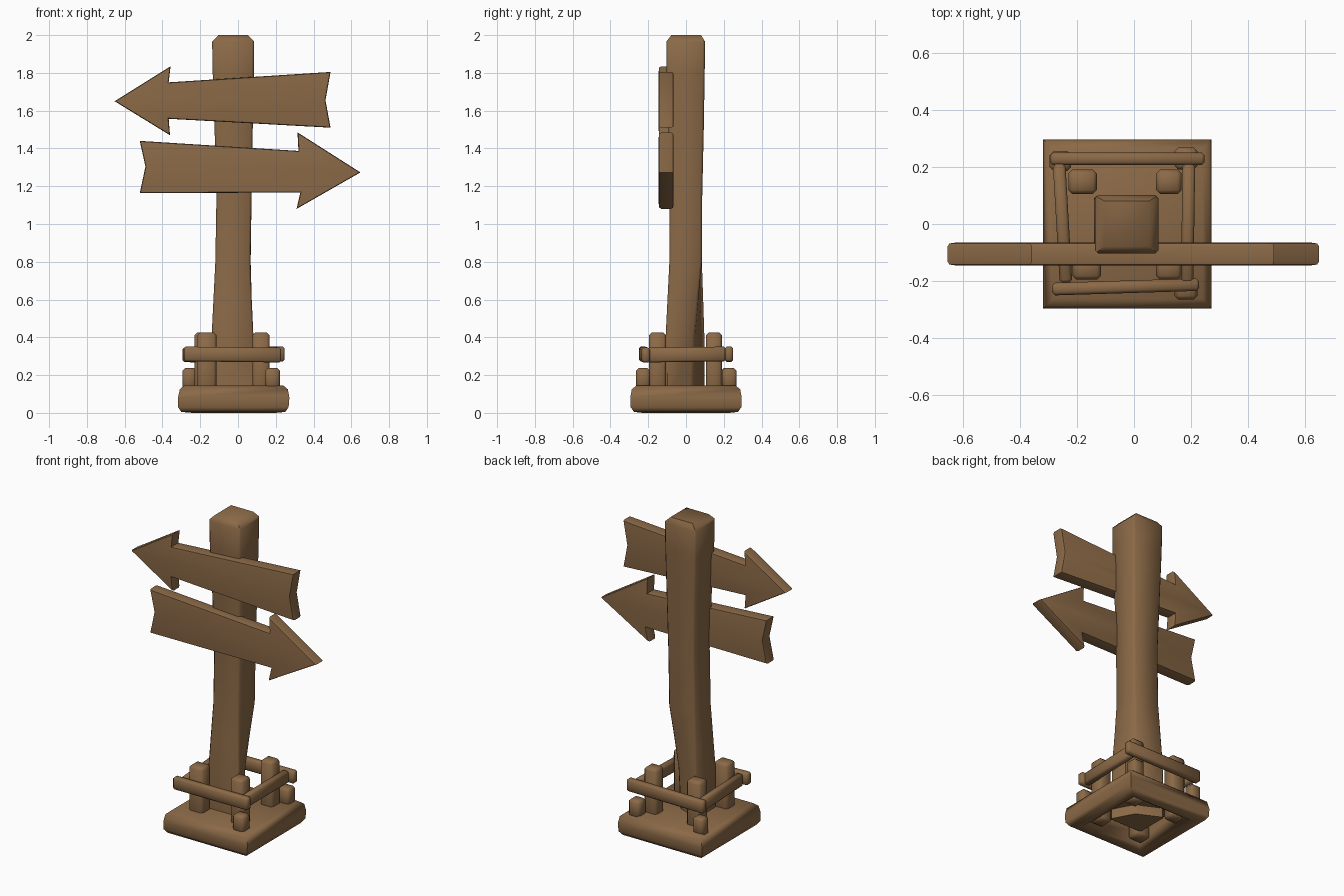
import bpy, bmesh, math
from mathutils import Vector

if "Cube" in bpy.data.objects:
    bpy.data.objects.remove(bpy.data.objects["Cube"])

wood = bpy.data.materials.new("brown_wood")
wood.diffuse_color = (0.26, 0.143, 0.063, 1)
wood.use_nodes = True
wood.node_tree.nodes["Principled BSDF"].inputs["Base Color"].default_value = wood.diffuse_color


def finish(name, bm, bevel=0.0, segments=1, edges=None):
    """Bevel the chosen edges, then make a smooth shaded wooden object."""
    bmesh.ops.recalc_face_normals(bm, faces=bm.faces[:])
    if bevel:
        bmesh.ops.bevel(bm, geom=edges or bm.edges[:], offset=bevel, segments=segments,
                        profile=0.6, affect='EDGES', clamp_overlap=True)
    me = bpy.data.meshes.new(name)
    bm.to_mesh(me)
    bm.free()
    me.materials.append(wood)
    me.shade_smooth()
    me.set_sharp_from_angle(angle=math.radians(55))
    ob = bpy.data.objects.new(name, me)
    bpy.context.collection.objects.link(ob)
    return ob


def loft(rings, caps=True):
    """Join rings of equal point count into a skin."""
    bm = bmesh.new()
    vs = [[bm.verts.new(p) for p in r] for r in rings]
    for a, b in zip(vs, vs[1:]):
        n = len(a)
        for i in range(n):
            bm.faces.new((a[i], a[(i + 1) % n], b[(i + 1) % n], b[i]))
    if caps:
        bm.faces.new(vs[0])
        bm.faces.new(vs[-1])
    return bm


def rect(x0, x1, y0, y1, z):
    return [(x0, y0, z), (x1, y0, z), (x1, y1, z), (x0, y1, z)]


def stake(name, x0, x1, y0, y1, z0, z1):
    finish(name, loft([rect(x0, x1, y0, y1, z0), rect(x0, x1, y0, y1, z1)]), 0.014)


def rail(name, a, b, width=0.044, height=0.078):
    a, b = Vector(a), Vector(b)
    side = (b - a).cross(Vector((0, 0, 1))).normalized() * width / 2
    up = Vector((0, 0, height / 2))
    ring = lambda p: [p - side - up, p + side - up, p + side + up, p - side + up]
    finish(name, loft([ring(a), ring(b)]), 0.01)


def arrow(name, outline, y0=-0.145, y1=-0.065):
    bm = loft([[(x, y, z) for x, z in outline] for y in (y0, y1)])
    rim = [e for e in bm.edges if abs(e.verts[0].co.y - e.verts[1].co.y) < 1e-5]
    finish(name, bm, 0.015, 2, rim)


# base: bulging slab with a recessed underside
finish("base", loft([
    rect(-0.20, 0.16, -0.19, 0.19, 0.10),
    rect(-0.21, 0.17, -0.20, 0.20, 0.02),
    rect(-0.24, 0.20, -0.23, 0.23, 0.0),
    rect(-0.30, 0.25, -0.275, 0.275, 0.005),
    rect(-0.317, 0.268, -0.293, 0.293, 0.03),
    rect(-0.318, 0.272, -0.295, 0.295, 0.08),
    rect(-0.308, 0.264, -0.287, 0.287, 0.125),
    rect(-0.285, 0.24, -0.262, 0.262, 0.145)]))

# pole: slightly crooked square trunk, back right corner drawn in near the ground
levels = [  # z, x0, x1, y0, y1, corner pull
    (0.04, -0.14, 0.09, -0.11, 0.105, 0.075),
    (0.40, -0.14, 0.087, -0.108, 0.102, 0.06),
    (0.60, -0.13, 0.075, -0.098, 0.093, 0.03),
    (0.80, -0.12, 0.067, -0.088, 0.084, 0.0),
    (1.15, -0.114, 0.072, -0.087, 0.086, 0.0),
    (1.50, -0.124, 0.078, -0.093, 0.094, 0.0),
    (1.80, -0.134, 0.084, -0.103, 0.099, 0.0),
    (1.965, -0.137, 0.086, -0.104, 0.101, 0.0),
    (2.00, -0.104, 0.052, -0.078, 0.08, 0.0)]
rings = []
for z, x0, x1, y0, y1, pull in levels:
    r = rect(x0, x1, y0, y1, z)
    r[2] = (x1 - pull, y1 - pull, z)
    rings.append(r)
bm = loft(rings)
upright = [e for e in bm.edges if abs(e.verts[0].co.z - e.verts[1].co.z) > 0.1]
finish("pole", bm, 0.012, 1, upright)

# arrow boards
arrow("upper_arrow_board", [
    (-0.653, 1.65), (-0.357, 1.835), (-0.367, 1.75), (0.49, 1.805),
    (0.463, 1.655), (0.49, 1.51), (-0.367, 1.557), (-0.36, 1.47)])
arrow("lower_arrow_board", [
    (0.648, 1.273), (0.315, 1.485), (0.32, 1.387), (-0.52, 1.44),
    (-0.49, 1.305), (-0.52, 1.163), (0.33, 1.167), (0.31, 1.08)])

# four fence posts
stake("fence_post_front_left", -0.215, -0.115, -0.195, -0.105, 0.02, 0.425)
stake("fence_post_front_right", 0.077, 0.167, -0.195, -0.105, 0.02, 0.425)
stake("fence_post_back_left", -0.23, -0.13, 0.105, 0.19, 0.02, 0.425)
stake("fence_post_back_right", 0.077, 0.167, 0.105, 0.19, 0.02, 0.425)

# short corner stubs
stake("corner_stub_front_right", 0.142, 0.222, -0.265, -0.19, 0.12, 0.237)
stake("corner_stub_back_right", 0.142, 0.222, 0.19, 0.268, 0.12, 0.237)
stake("corner_stub_back_left", -0.295, -0.22, 0.185, 0.255, 0.12, 0.237)

# fence rails
rail("front_rail", (-0.287, -0.228, 0.312), (0.228, -0.212, 0.306))
rail("back_rail", (-0.293, 0.228, 0.308), (0.247, 0.228, 0.312))
rail("left_rail", (-0.262, 0.21, 0.312), (-0.238, -0.205, 0.306))
rail("right_rail", (0.186, -0.205, 0.306), (0.192, 0.21, 0.312))
